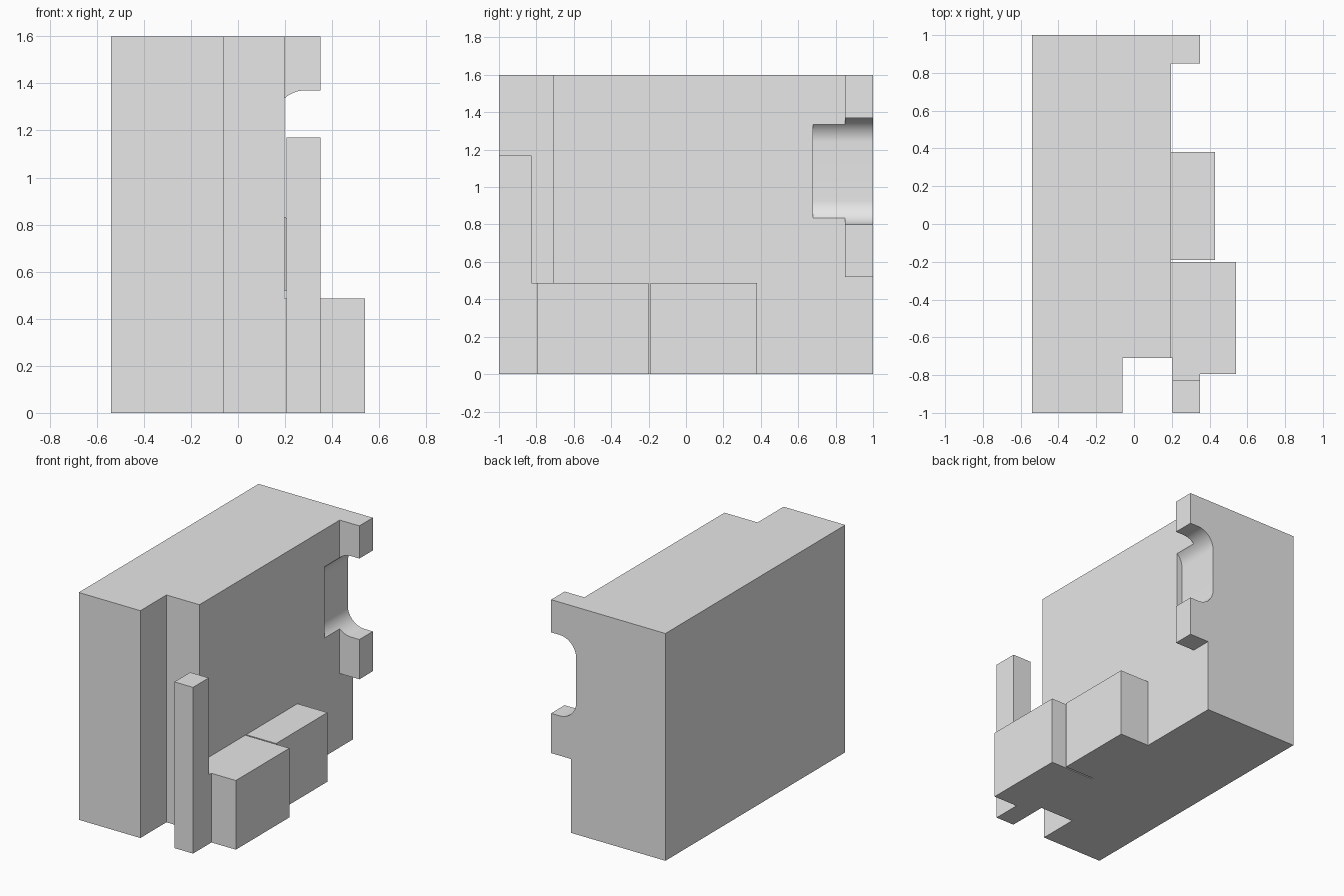
import bpy
import bmesh
import math

old = bpy.data.objects.get("Cube")
if old:
    bpy.data.objects.remove(old, do_unlink=True)

grey = bpy.data.materials.new("plain grey")
grey.use_nodes = True
grey.diffuse_color = (0.8, 0.8, 0.8, 1)
grey.node_tree.nodes["Principled BSDF"].inputs["Base Color"].default_value = (0.8, 0.8, 0.8, 1)


def prism(name, points, height):
    """Extrude a closed 3D outline along the given vector."""
    bm = bmesh.new()
    face = bm.faces.new([bm.verts.new(p) for p in points])
    new = bmesh.ops.extrude_face_region(bm, geom=[face])["geom"]
    bmesh.ops.translate(bm, vec=height, verts=[v for v in new if isinstance(v, bmesh.types.BMVert)])
    bmesh.ops.recalc_face_normals(bm, faces=bm.faces)
    mesh = bpy.data.meshes.new(name)
    bm.to_mesh(mesh)
    bm.free()
    mesh.materials.append(grey)
    obj = bpy.data.objects.new(name, mesh)
    bpy.context.collection.objects.link(obj)
    return obj


def box(name, x, y, z):
    outline = [(x[0], y[0], z[0]), (x[1], y[0], z[0]), (x[1], y[1], z[0]), (x[0], y[1], z[0])]
    return prism(name, outline, (0, 0, z[1] - z[0]))


def combine(target, tool, operation):
    """Apply a boolean and discard the tool."""
    bpy.context.view_layer.objects.active = target
    mod = target.modifiers.new("combine", 'BOOLEAN')
    mod.operation = operation
    mod.solver = 'EXACT'
    mod.object = tool
    bpy.ops.object.modifier_apply(modifier=mod.name)
    bpy.data.objects.remove(tool, do_unlink=True)


# Main block with the full-height front notch
left, side, back = -0.54, 0.197, 1.0
plan = [(left, -1), (-0.06, -1), (-0.06, -0.71), (side, -0.71), (side, back), (left, back)]
body = prism("main_block", [(x, y, 0) for x, y in plan], (0, 0, 1.6))

# Rear lug, side blocks and front post, all fused to the main block
inner = 0.1
parts = [
    box("rear_lug", (inner, 0.35), (0.85, back), (0.52, 1.6)),
    box("middle_block", (inner, 0.43), (-0.19, 0.38), (0, 0.487)),
    box("front_block", (inner, 0.54), (-0.71, -0.2), (0, 0.487)),
    box("front_block_end", (0.205, 0.54), (-0.795, -0.6), (0, 0.487)),
    box("post_foot", (0.205, 0.35), (-1, -0.7), (0, 0.487)),
    box("front_post", (0.205, 0.35), (-1, -0.825), (0, 1.17)),
]
for part in parts:
    combine(body, part, 'UNION')

# Rounded pocket cut through the lug and into the block
radius, low, high, deep = 0.13, 0.8, 1.37, 0.155
steps = 16
outline = [(0.6, low), (0.6, high)]
for centre_z, start in ((high - radius, 90), (low + radius, 180)):
    for i in range(steps + 1):
        a = math.radians(start + 90 * i / steps)
        outline.append((deep + radius + radius * math.cos(a), centre_z + radius * math.sin(a)))
pocket = prism("pocket_cutter", [(x, 0.68, z) for x, z in outline], (0, 0.5, 0))
pocket.hide_render = True
combine(body, pocket, 'DIFFERENCE')

# Smooth only the pocket curves
bpy.ops.object.select_all(action='DESELECT')
body.select_set(True)
bpy.context.view_layer.objects.active = body
bpy.ops.object.shade_smooth_by_angle(angle=math.radians(30))
